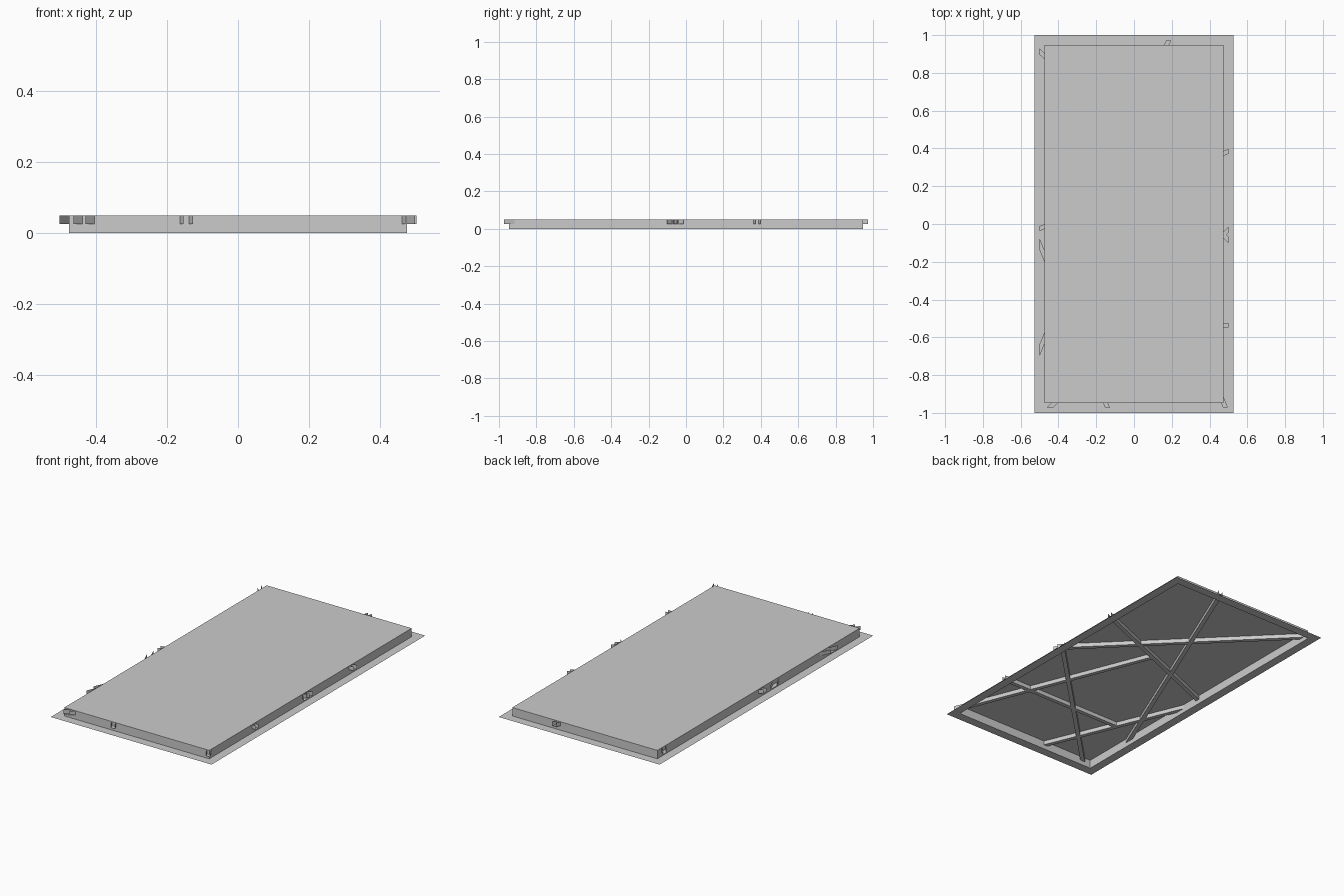
import bpy, bmesh
from mathutils import Vector

cube = bpy.data.objects.get("Cube")
if cube:
    bpy.data.objects.remove(cube, do_unlink=True)

# One flat grey for the whole panel
grey = bpy.data.materials.new("light_grey")
grey.use_nodes = True
COLOUR = (0.6, 0.6, 0.6, 1)
grey.diffuse_color = COLOUR
grey.node_tree.nodes["Principled BSDF"].inputs["Base Color"].default_value = COLOUR

HX, HY = 0.475, 0.947      # half size of the raised tray
TOP, RIB_Z = 0.05, 0.026   # tray top and rib underside
RIB_W = 0.024
END_X, END_Y = 0.501, 0.972  # where ribs are cut off outside the walls


def add_object(name, bm):
    mesh = bpy.data.meshes.new(name)
    bm.to_mesh(mesh)
    bm.free()
    mesh.materials.append(grey)
    obj = bpy.data.objects.new(name, mesh)
    bpy.context.collection.objects.link(obj)
    return obj


def rect(bm, hx, hy, z):
    return [bm.verts.new((sx * hx, sy * hy, z))
            for sx, sy in ((-1, -1), (1, -1), (1, 1), (-1, 1))]


def bridge(bm, a, b):
    for i in range(4):
        j = (i + 1) % 4
        bm.faces.new((a[i], a[j], b[j], b[i]))


# Sheet tray: flat flange, upright walls and top, open underneath
bm = bmesh.new()
flange = rect(bm, 0.527, 1.0, 0)
foot = rect(bm, HX, HY, 0)
rim = rect(bm, HX, HY, TOP)
bridge(bm, flange, foot)
bridge(bm, foot, rim)
bm.faces.new(rim)
add_object("tray", bm)


def cut(p, d, axis, value):
    """Slide p along d until it meets the plane axis = value."""
    return p + d * ((value - p[axis]) / d[axis])


def rib(name, a, b, axis_a, axis_b):
    """Open-ended channel from a to b, ends trimmed parallel to the walls."""
    a, b = Vector(a), Vector(b)
    d = (b - a).normalized()
    side = Vector((-d.y, d.x)) * RIB_W / 2
    plan = [cut(a - side, d, axis_a, a[axis_a]), cut(b - side, d, axis_b, b[axis_b]),
            cut(b + side, d, axis_b, b[axis_b]), cut(a + side, d, axis_a, a[axis_a])]
    bm = bmesh.new()
    low = [bm.verts.new((p.x, p.y, RIB_Z)) for p in plan]
    high = [bm.verts.new((p.x, p.y, TOP - 0.0005)) for p in plan]
    bm.faces.new(low[::-1])
    for i, j in ((0, 1), (2, 3)):
        bm.faces.new((low[i], low[j], high[j], high[i]))
    add_object(name, bm)


# Crossing stiffening ribs: name, start, end, trim axis at each end
X, Y = 0, 1
RIBS = [
    ("long_rib", (-END_X, -0.67), (0.183, END_Y), X, Y),
    ("cross_rib", (-END_X, -0.025), (END_X, 0.385), X, X),
    ("back_diagonal_rib", (-END_X, 0.915), (END_X, -0.085), X, X),
    ("front_diagonal_rib", (-0.445, -END_Y), (END_X, -0.03), Y, X),
    ("side_rib", (0.484, -END_Y), (0.02, 0.188), Y, Y),
    ("corner_rib", (-END_X, -0.105), (-0.14, -END_Y), X, Y),
    ("short_rib", (-0.31, -0.535), (END_X, -0.535), X, X),
]
for r in RIBS:
    rib(*r)
